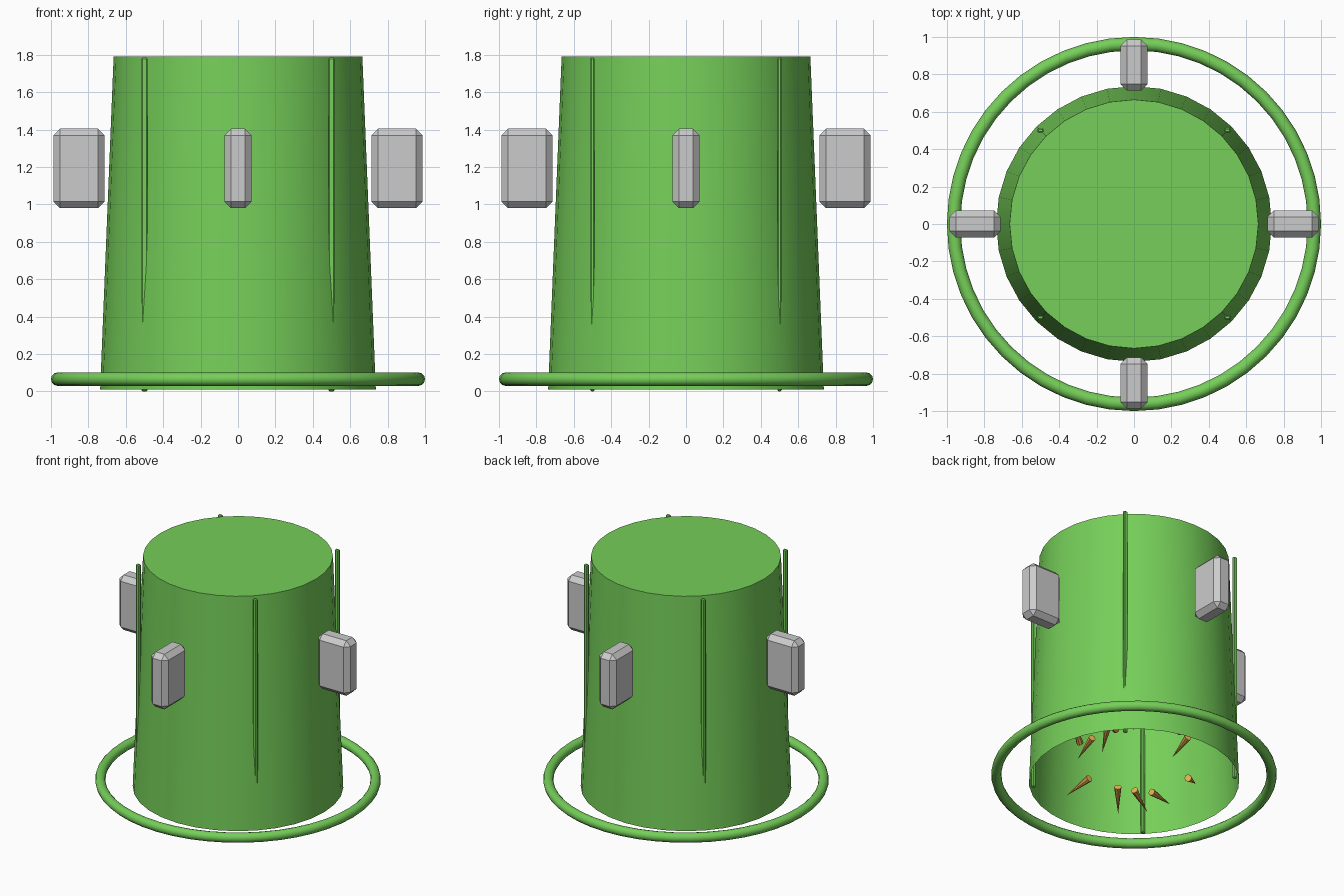
import bpy, bmesh
from math import radians, pi, cos, sin
from mathutils import Vector, Matrix

if "Cube" in bpy.data.objects:
    bpy.data.objects.remove(bpy.data.objects["Cube"])


def material(name, rgb):
    m = bpy.data.materials.new(name)
    m.diffuse_color = (*rgb, 1)
    m.use_nodes = True
    m.node_tree.nodes["Principled BSDF"].inputs["Base Color"].default_value = m.diffuse_color
    return m


green = material("green", (0.18, 0.62, 0.10))
orange = material("orange", (0.80, 0.45, 0.08))


def finish(obj, name, mat=None, smooth=False):
    obj.name = name
    if mat:
        obj.data.materials.append(mat)
    if smooth:
        bpy.ops.object.shade_smooth_by_angle(angle=radians(35))
    return obj


def box(name, loc, size, angle, bevel, mat=None):
    bpy.ops.mesh.primitive_cube_add(size=1, location=loc, rotation=(0, 0, angle))
    obj = bpy.context.object
    obj.scale = size
    bpy.ops.object.transform_apply(location=False, rotation=False, scale=True)
    mod = obj.modifiers.new("chamfer", "BEVEL")
    mod.width, mod.segments = bevel, 1
    return finish(obj, name, mat)


# Tapered body: closed top, open underside
bpy.ops.mesh.primitive_cone_add(vertices=32, radius1=0.737, radius2=0.665,
                                depth=1.78, location=(0, 0, 0.90))
body = bpy.context.object
bm = bmesh.new()
bm.from_mesh(body.data)
floor = [f for f in bm.faces if f.normal.z < -0.9]
bmesh.ops.delete(bm, geom=floor, context='FACES_ONLY')
bm.to_mesh(body.data)
bm.free()
finish(body, "body", green, True)

# Hoop around the base
bpy.ops.mesh.primitive_torus_add(major_radius=0.964, minor_radius=0.036,
                                 major_segments=48, minor_segments=12,
                                 location=(0, 0, 0.066))
finish(bpy.context.object, "base_hoop", green, True)

# Four chamfered blocks around the body
for i in range(4):
    a = i * pi / 2
    box(f"side_block_{i + 1}", (0.85 * cos(a), 0.85 * sin(a), 1.193),
        (0.275, 0.146, 0.425), a, 0.036)

# Four thin upright ribs, breaking through the tapered wall
for sx in (-1, 1):
    for sy in (-1, 1):
        box("rib", (sx * 0.5, sy * 0.5, 0.893), (0.034, 0.024, 1.786), 0, 0.007, green)


# Spines inside the body, pointing outwards
def spine(base, tip):
    d = tip - base
    bpy.ops.mesh.primitive_cone_add(vertices=8, radius1=0.026, radius2=0,
                                    depth=d.length, location=(base + tip) / 2,
                                    rotation=d.to_track_quat('Z', 'Y').to_euler())
    finish(bpy.context.object, "spine", orange)


SPINES = [
    ((-0.31, 0.33, 0.225), (-0.465, 0.51, 0.19)),
    ((-0.11, 0.436, 0.217), (-0.105, 0.656, 0.127)),
    ((0.007, 0.45, 0.20), (0.10, 0.666, 0.146)),
    ((0.127, 0.432, 0.176), (0.26, 0.63, 0.19)),
    ((0.38, 0.241, 0.18), (0.436, 0.46, 0.26)),
    ((-0.29, 0.344, 0.56), (-0.39, 0.556, 0.51)),
    ((-0.18, 0.412, 0.69), (-0.218, 0.638, 0.61)),
    ((0.38, 0.24, 0.51), (0.268, 0.45, 0.46)),
]
for lift, scale, turn in ((0, 1, 0), (0, 1, 180), (0.85, 0.92, 20), (0.85, 0.92, 200)):
    rot = Matrix.Rotation(radians(140.5 + turn), 3, 'Z')
    for base, tip in SPINES:
        spine(*(rot @ Vector((p[0] * scale, p[1] * scale, p[2] + lift)) for p in (base, tip)))
